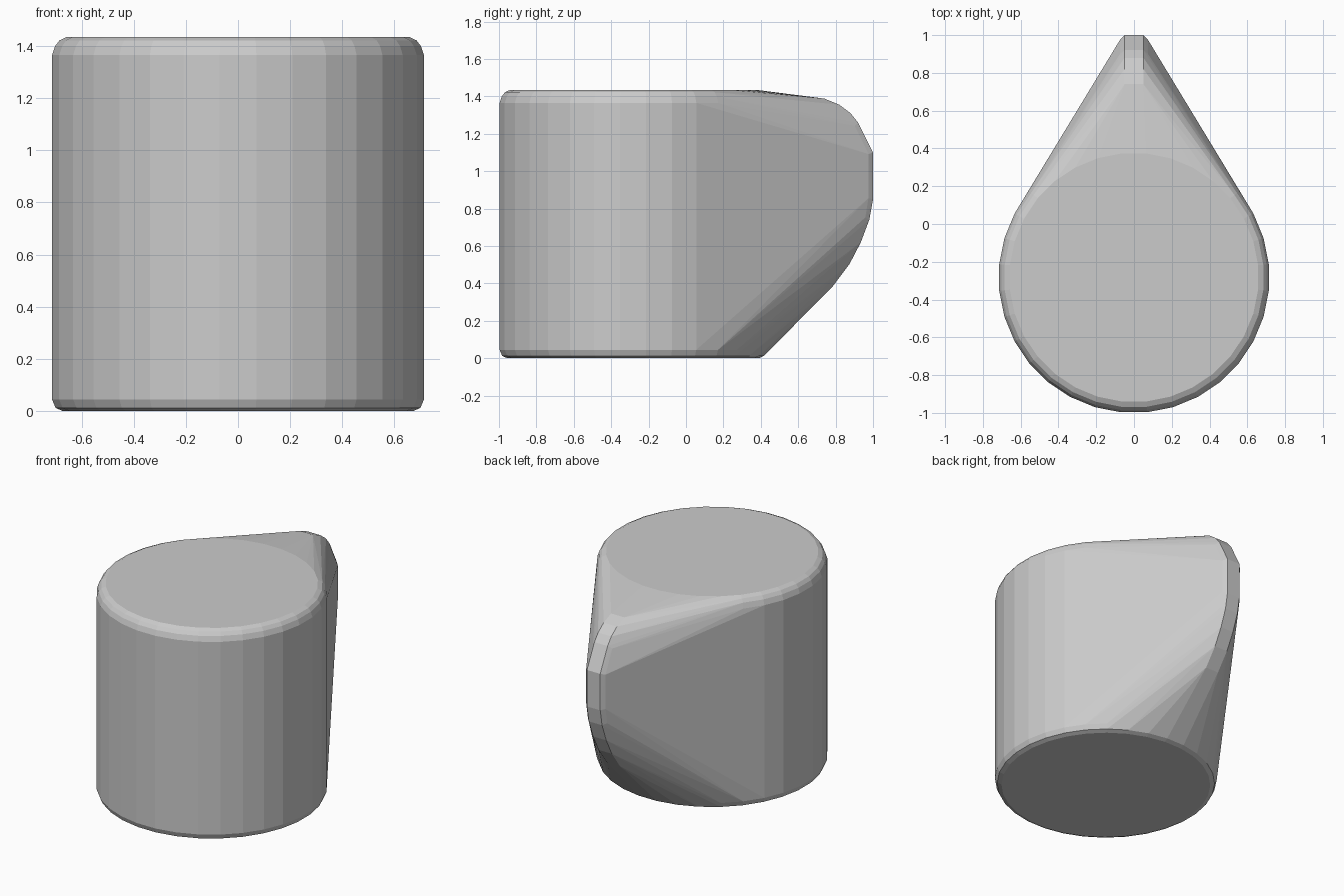
import bpy, bmesh, math

if "Cube" in bpy.data.objects:
    bpy.data.objects.remove(bpy.data.objects["Cube"])

R, CY, H, N = 0.717, -0.283, 1.435, 32
bm = bmesh.new()


def ring(radius, z):
    for i in range(N):
        a = 2 * math.pi * (i + 0.5) / N
        bm.verts.new((radius * math.sin(a), CY + radius * math.cos(a), z))


# round body: stacked rings with softened top and bottom rims
for radius, z in [(0.675, 0), (0.703, 0.012), (R, 0.045),
                  (R, 1.365), (0.705, 1.40), (0.688, 1.422), (0.66, H)]:
    ring(radius, z)

# rear spout-like ridge: side profile (y, z), narrow outer face and wider inset one
ridge = [(0.74, 1.388), (0.82, 1.355), (0.88, 1.31), (0.92, 1.26), (0.96, 1.18),
         (1.0, 1.10), (1.0, 0.85), (0.98, 0.74), (0.935, 0.62),
         (0.875, 0.505), (0.785, 0.385)]
my, mz = 0.6, 0.95
for y, z in ridge:
    d = math.hypot(y - my, z - mz)
    k = 1 - 0.025 / d
    for s in (-1, 1):
        bm.verts.new((s * 0.05, y, z))
        bm.verts.new((s * 0.073, my + (y - my) * k, mz + (z - mz) * k))

# wrap everything in one convex skin
res = bmesh.ops.convex_hull(bm, input=bm.verts[:])
junk = {g for g in res["geom_interior"] + res["geom_unused"]
        if isinstance(g, bmesh.types.BMVert)}
bmesh.ops.delete(bm, geom=list(junk), context='VERTS')
bmesh.ops.dissolve_limit(bm, angle_limit=math.radians(1),
                         verts=bm.verts[:], edges=bm.edges[:])
bmesh.ops.recalc_face_normals(bm, faces=bm.faces[:])

mesh = bpy.data.meshes.new("teardrop_body")
bm.to_mesh(mesh)
bm.free()
bpy.context.collection.objects.link(bpy.data.objects.new("teardrop_body", mesh))
